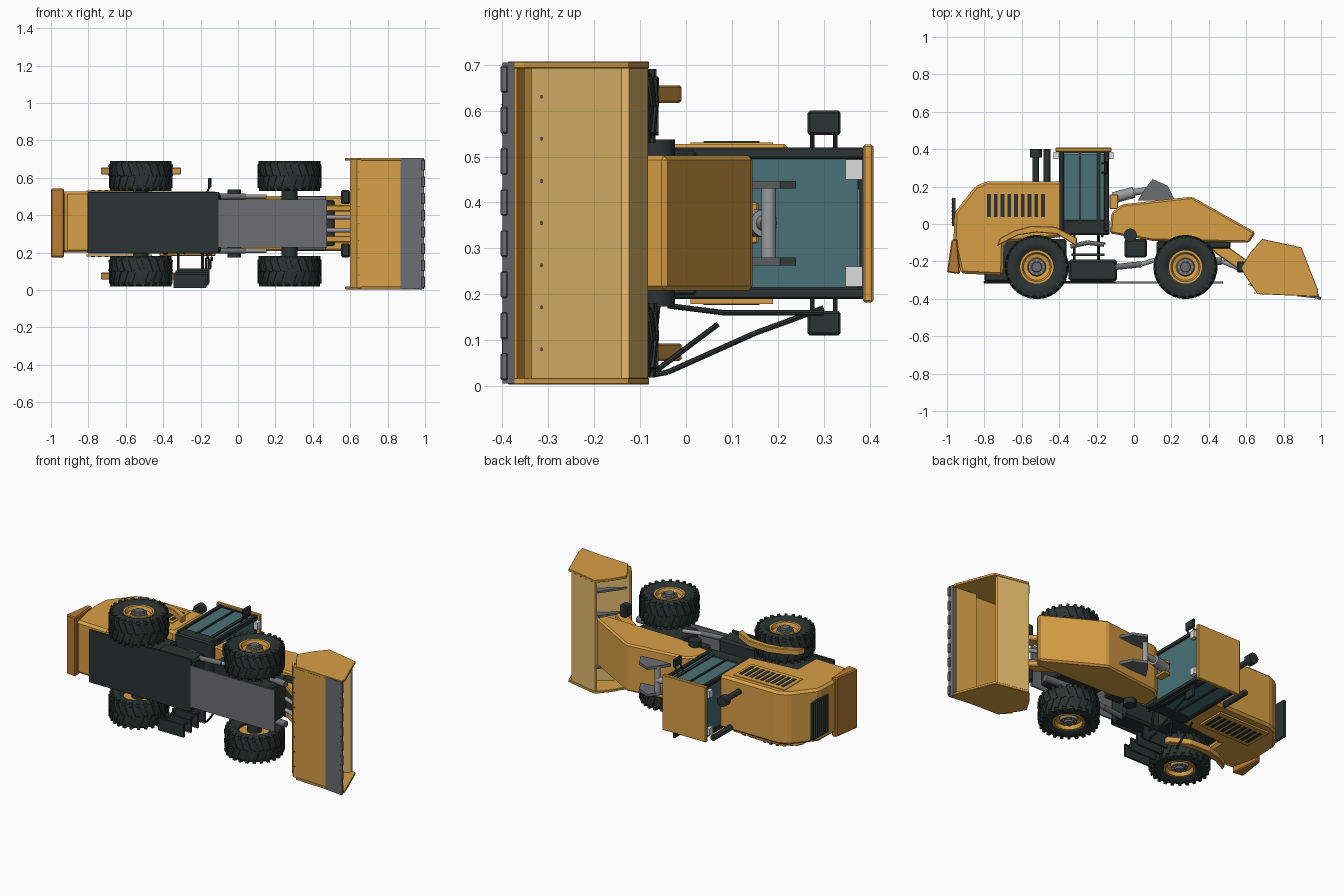
import bpy, bmesh, math
from mathutils import Vector, Matrix

# The machine lies on its side: x = length, y = its height, z = its width
W = 0.71


def mat(name, *c):
    m = bpy.data.materials.new(name)
    m.diffuse_color = (*c, 1)
    return m


YELLOW = mat("body_yellow", 0.69, 0.35, 0.062)
TAN = mat("bucket_tan", 0.92, 0.58, 0.18)
ORANGE = mat("dark_orange", 0.48, 0.195, 0.035)
DARK = mat("dark_rubber", 0.024, 0.034, 0.032)
GRAY = mat("steel_gray", 0.15, 0.155, 0.165)
ROD = mat("rod_gray", 0.32, 0.33, 0.34)
GLASS = mat("teal_glass", 0.065, 0.165, 0.18)
LAMP = mat("lamp_white", 0.72, 0.72, 0.72)


def finish(bm, name, m, bevel=0.0, smooth=False, recalc=True):
    if recalc:
        bmesh.ops.recalc_face_normals(bm, faces=bm.faces[:])
    if bevel:
        edges = [e for e in bm.edges if e.calc_face_angle(0) > 0.35]
        bmesh.ops.bevel(bm, geom=edges, offset=bevel, segments=1, affect='EDGES')
    me = bpy.data.meshes.new(name)
    bm.to_mesh(me)
    bm.free()
    me.materials.append(m)
    o = bpy.data.objects.new(name, me)
    bpy.context.collection.objects.link(o)
    if smooth:
        bpy.ops.object.select_all(action='DESELECT')
        o.select_set(True)
        bpy.context.view_layer.objects.active = o
        bpy.ops.object.shade_smooth_by_angle(angle=math.radians(35))
    return o


def add_prism(bm, pts, z0, z1):
    lo = [bm.verts.new((x, y, z0)) for x, y in pts]
    hi = [bm.verts.new((x, y, z1)) for x, y in pts]
    bm.faces.new(lo)
    bm.faces.new(hi)
    for i in range(len(pts)):
        j = (i + 1) % len(pts)
        bm.faces.new((lo[i], lo[j], hi[j], hi[i]))


def prism(name, pts, z0, z1, m, bevel=0.0, both=False):
    bm = bmesh.new()
    add_prism(bm, pts, z0, z1)
    if both:
        add_prism(bm, pts, W - z1, W - z0)
    return finish(bm, name, m, bevel)


def box(name, x0, x1, y0, y1, z0, z1, m, bevel=0.0, both=False):
    return prism(name, [(x0, y0), (x1, y0), (x1, y1), (x0, y1)], z0, z1, m, bevel, both)


def sheet(name, pts, z0, z1, m):
    # open one-sided skin along a path
    bm = bmesh.new()
    rows = [(bm.verts.new((x, y, z0)), bm.verts.new((x, y, z1))) for x, y in pts]
    for a, b in zip(rows, rows[1:]):
        bm.faces.new((a[0], b[0], b[1], a[1]))
    return finish(bm, name, m, recalc=False)


def tube(name, pts, r, m, both=False, n=12):
    bm = bmesh.new()
    paths = [[Vector(p) for p in pts]]
    if both:
        paths.append([Vector((p.x, p.y, W - p.z)) for p in paths[0]])
    for path in paths:
        for a, b in zip(path, path[1:]):
            d = b - a
            mx = Matrix.Translation((a + b) / 2) @ d.to_track_quat('Z', 'Y').to_matrix().to_4x4()
            bmesh.ops.create_cone(bm, cap_ends=True, segments=n, radius1=r, radius2=r, depth=d.length, matrix=mx)
    return finish(bm, name, m, smooth=True)


def lathe(name, cx, cy, prof, m, n=40):
    # closed ring profile of (radius, z) turned about the axle
    bm = bmesh.new()
    rings = [[bm.verts.new((cx + r * math.cos(2 * math.pi * i / n), cy + r * math.sin(2 * math.pi * i / n), z))
              for r, z in prof] for i in range(n)]
    k = len(prof)
    for i in range(n):
        a, b = rings[i], rings[(i + 1) % n]
        for j in range(k):
            bm.faces.new((a[j], a[(j + 1) % k], b[(j + 1) % k], b[j]))
    return finish(bm, name, m, smooth=True)


# Wheels with lugs, rims, hubs and axles
def wheel(tag, cx, cy, zc, s):
    def p(lst):
        return [(r, zc + s * z) for r, z in lst]
    half = [(0.088, 0.062), (0.115, 0.08), (0.142, 0.08), (0.16, 0.07), (0.166, 0.05)]
    lathe(tag + "_tyre", cx, cy, p(half + [(r, -z) for r, z in reversed(half)]), DARK)
    lathe(tag + "_rim", cx, cy, p([(0.089, -0.05), (0.089, 0.068), (0.078, 0.068), (0.07, 0.047), (0.05, 0.042),
                                   (0.045, 0.055), (0.005, 0.055), (0.005, -0.05)]), YELLOW)
    hub = p([(0.046, 0.05), (0.046, 0.062), (0.028, 0.064), (0.026, 0.076), (0.001, 0.076), (0.001, 0.05)])
    lathe(tag + "_hub", cx, cy, hub, GRAY, 20)
    bm = bmesh.new()
    for i in range(8):
        a = math.pi * i / 4
        mx = Matrix.Translation((cx + 0.037 * math.cos(a), cy + 0.037 * math.sin(a), zc + s * 0.064))
        bmesh.ops.create_cone(bm, cap_ends=True, segments=6, radius1=0.005, radius2=0.005, depth=0.012, matrix=mx)
    finish(bm, tag + "_nuts", ROD)
    bm = bmesh.new()
    for i in range(48):
        a, side = 2 * math.pi * i / 48, 1 if i % 2 else -1
        turn = Matrix.Translation((cx, cy, zc)) @ Matrix.Rotation(a, 4, 'Z')
        bmesh.ops.create_cube(bm, size=1, matrix=turn @ Matrix.Translation((0.164, 0, side * 0.03))
                              @ Matrix.Rotation(side * 0.35, 4, 'X') @ Matrix.Diagonal((0.013, 0.017, 0.066, 1)))
        bmesh.ops.create_cube(bm, size=1, matrix=turn @ Matrix.Translation((0.151, side * -0.012, side * 0.071))
                              @ Matrix.Diagonal((0.026, 0.017, 0.02, 1)))
    finish(bm, tag + "_lugs", DARK)


for tag, cx in (("rear", -0.52), ("front", 0.275)):
    wheel(tag + "_left_wheel", cx, -0.23, 0.61, 1)
    wheel(tag + "_right_wheel", cx, -0.23, W - 0.61, -1)
    tube(tag + "_axle", [(cx, -0.23, 0.12), (cx, -0.23, 0.59)], 0.042, DARK)
    box(tag + "_axle_housing", cx - 0.07, cx + 0.07, -0.29, -0.16, 0.27, 0.44, DARK, 0.02)

# Chassis
box("rear_belly_plate", -0.805, -0.10, -0.318, -0.306, 0.195, 0.525, DARK, 0.004)
box("front_belly_plate", -0.11, 0.475, -0.318, -0.308, 0.228, 0.485, GRAY)
box("rear_frame", -0.80, -0.36, -0.31, -0.08, 0.23, 0.48, DARK, 0.01)
box("fuel_tank", -0.35, -0.09, -0.306, -0.19, 0.20, 0.515, DARK, 0.012)
box("hitch_block", -0.05, 0.07, -0.18, -0.08, 0.24, 0.47, DARK, 0.01)
box("front_frame", 0.12, 0.42, -0.30, -0.09, 0.24, 0.475, DARK, 0.01)
box("front_crossmember", 0.40, 0.515, -0.13, -0.09, 0.235, 0.48, DARK, 0.006)
tube("steering_cylinder", [(-0.10, -0.23, 0.50), (0.04, -0.215, 0.50)], 0.016, GRAY, True)
tube("steering_rod", [(0.04, -0.215, 0.50), (0.15, -0.18, 0.50)], 0.012, ROD, True)
tube("frame_hose", [(-0.34, -0.12, 0.45), (-0.25, -0.10, 0.45), (-0.16, -0.11, 0.45)], 0.012, GRAY, True)

# Engine hood and counterweight
hood = [(-0.965, -0.09), (-0.925, -0.265), (-0.70, -0.275), (-0.695, -0.10), (-0.385, -0.07),
        (-0.385, 0.228), (-0.79, 0.228), (-0.85, 0.20), (-0.96, 0.06)]
prism("engine_hood", hood, 0.20, 0.527, YELLOW, 0.014)
prism("counterweight", [(-1.0, -0.258), (-0.93, -0.268), (-0.945, -0.08), (-0.975, -0.085)], 0.175, 0.542, ORANGE, 0.006)
box("rear_grille", -0.972, -0.955, -0.01, 0.14, 0.24, 0.47, DARK)
for i in range(7):
    box("rear_grille_bar", -0.977, -0.97, 0.005 + i * 0.02, 0.011 + i * 0.02, 0.25, 0.46, GRAY)
box("side_vent_panel", -0.81, -0.46, 0.01, 0.19, 0.52, 0.531, YELLOW, both=True)
for i in range(9):
    x = -0.785 + i * 0.036
    box("side_vent_slot", x, x + 0.02, 0.038, 0.16, 0.526, 0.534, DARK, both=True)

# Rear fenders
fender = [(-0.735, -0.12), (-0.715, -0.075), (-0.64, -0.035), (-0.55, -0.01), (-0.42, -0.015), (-0.305, -0.075),
          (-0.305, -0.12), (-0.41, -0.055), (-0.52, -0.045), (-0.62, -0.06)]
prism("rear_fender", fender, 0.617, 0.655, YELLOW, 0.004, True)

# Exhaust and intake stacks
tube("intake_stack", [(-0.525, 0.20, 0.46), (-0.525, 0.37, 0.46)], 0.017, DARK)
tube("intake_cap", [(-0.525, 0.355, 0.46), (-0.525, 0.40, 0.46)], 0.032, DARK, n=16)
tube("exhaust_stack", [(-0.465, 0.20, 0.22), (-0.465, 0.40, 0.22)], 0.018, DARK)

# Cab
box("cab_base", -0.40, -0.13, -0.06, 0.025, 0.195, 0.515, DARK, 0.008)
box("cab_glass", -0.388, -0.145, 0.02, 0.375, 0.20, 0.51, GLASS)
for x in (-0.40, -0.16):
    box("cab_post", x, x + 0.025, -0.04, 0.39, 0.495, 0.52, DARK, 0.004, True)
for x, w in ((-0.295, 0.012), (-0.20, 0.02)):
    box("door_post", x, x + w, 0.0, 0.385, 0.503, 0.517, DARK, both=True)
box("cab_header", -0.395, -0.14, 0.376, 0.392, 0.20, 0.515, DARK)
box("cab_roof", -0.42, -0.12, 0.386, 0.408, 0.182, 0.526, YELLOW, 0.004)
for x in (-0.43, -0.135):
    box("work_lamp", x, x + 0.025, 0.347, 0.384, 0.45, 0.493, LAMP, both=True)

# Mirrors
box("mirror", -0.16, -0.142, 0.265, 0.337, 0.547, 0.60, DARK, 0.005, True)
for y in (0.275, 0.325):
    tube("mirror_arm", [(-0.17, y, 0.51), (-0.15, y, 0.56)], 0.005, DARK, True, 8)

# Ladder and handrails
for i in range(4):
    y, x = -0.29 + i * 0.06, -0.345 + i * 0.006
    box("ladder_step", x, x + 0.175, y, y + 0.012, 0.01 + i * 0.008, 0.085 + i * 0.01, DARK)
for x in (-0.32, -0.19):
    tube("ladder_side", [(x, -0.29, 0.07), (x, -0.07, 0.10), (x, -0.06, 0.20)], 0.007, DARK, n=8)
tube("short_handrail", [(-0.36, -0.07, 0.03), (-0.36, 0.07, 0.135)], 0.006, DARK, n=8)
tube("long_handrail", [(-0.17, -0.07, 0.025), (-0.17, -0.04, 0.03), (-0.17, 0.15, 0.115), (-0.17, 0.30, 0.17)], 0.006, DARK, n=8)
tube("cab_handrail", [(-0.14, -0.04, 0.175), (-0.14, 0.08, 0.16), (-0.14, 0.30, 0.16)], 0.006, DARK, n=8)

# Front body, lift linkage
front_body = [(-0.13, -0.05), (-0.12, 0.06), (-0.065, 0.105), (0.31, 0.146), (0.65, -0.045), (0.615, -0.10), (0.10, -0.09)]
prism("front_body", front_body, 0.208, 0.502, YELLOW, 0.01)
tube("body_pivot", [(-0.02, -0.06, 0.48), (-0.02, -0.06, 0.537)], 0.036, DARK, True, 16)
bracket = [(0.02, 0.125), (0.06, 0.19), (0.10, 0.24), (0.18, 0.205), (0.22, 0.125)]
prism("tilt_bracket", bracket, 0.43, 0.447, GRAY, both=True)
tube("bracket_crossbar", [(0.07, 0.18, 0.27), (0.07, 0.18, 0.44)], 0.016, ROD)
tube("tilt_cylinder", [(-0.11, 0.14, W / 2), (0.0, 0.17, W / 2)], 0.03, ROD, n=16)
tube("tilt_rod", [(0.0, 0.17, W / 2), (0.07, 0.18, W / 2)], 0.018, ROD)
box("tilt_mount", -0.13, -0.085, 0.08, 0.158, 0.38, 0.40, YELLOW, 0.004, True)
arm = [(0.36, -0.08), (0.46, -0.09), (0.64, -0.22), (0.63, -0.28), (0.57, -0.25), (0.44, -0.16)]
prism("lift_arm", arm, 0.42, 0.455, YELLOW, 0.005, True)
tube("lift_cylinder", [(0.30, -0.19, 0.48), (0.47, -0.20, 0.48)], 0.02, GRAY, True)
tube("lift_rod", [(0.47, -0.20, 0.39), (0.64, -0.27, 0.39)], 0.012, ROD, True)
box("arm_pin_block", 0.55, 0.60, -0.26, -0.20, 0.46, 0.535, DARK, 0.008, True)

# Bucket
side = [(0.572, -0.235), (0.62, -0.155), (0.685, -0.08), (0.895, -0.125), (0.985, -0.355), (0.98, -0.388), (0.66, -0.375), (0.59, -0.27)]
prism("bucket_side", side, 0.692, 0.707, YELLOW, 0.002, True)
prism("bucket_back_plate", [(0.61, -0.322), (0.635, -0.337), (0.875, -0.14), (0.86, -0.125)], 0.015, 0.695, TAN)
prism("bucket_top_plate", [(0.685, -0.083), (0.875, -0.124), (0.875, -0.14), (0.68, -0.097)], 0.015, 0.695, TAN)
prism("bucket_floor", [(0.835, -0.352), (0.965, -0.368), (0.965, -0.38), (0.835, -0.368)], 0.012, 0.698, YELLOW)
sheet("bucket_skin", [(0.60, -0.325), (0.635, -0.368), (0.88, -0.382)], 0.012, 0.698, YELLOW)
prism("cutting_edge", [(0.87, -0.372), (0.96, -0.374), (0.985, -0.374), (0.994, -0.40), (0.87, -0.386)], 0.005, 0.705, GRAY)
for i in range(8):
    z = 0.005 + i * 0.0895
    box("edge_tooth", 0.982, 1.0, -0.404, -0.388, z + 0.008, z + 0.066, GRAY, 0.003)
for i in range(7):
    z = 0.08 + i * 0.0917
    tube("plate_bolt", [(0.655, -0.305, z), (0.663, -0.316, z)], 0.004, GRAY, n=8)
    tube("skin_bolt", [(0.645, -0.367, z), (0.645, -0.372, z)], 0.004, GRAY, n=8)
for z in (0.12, 0.27, 0.44, 0.59):
    prism("bucket_rib", [(0.62, -0.31), (0.83, -0.14), (0.72, -0.17)], z - 0.006, z + 0.006, GRAY)
